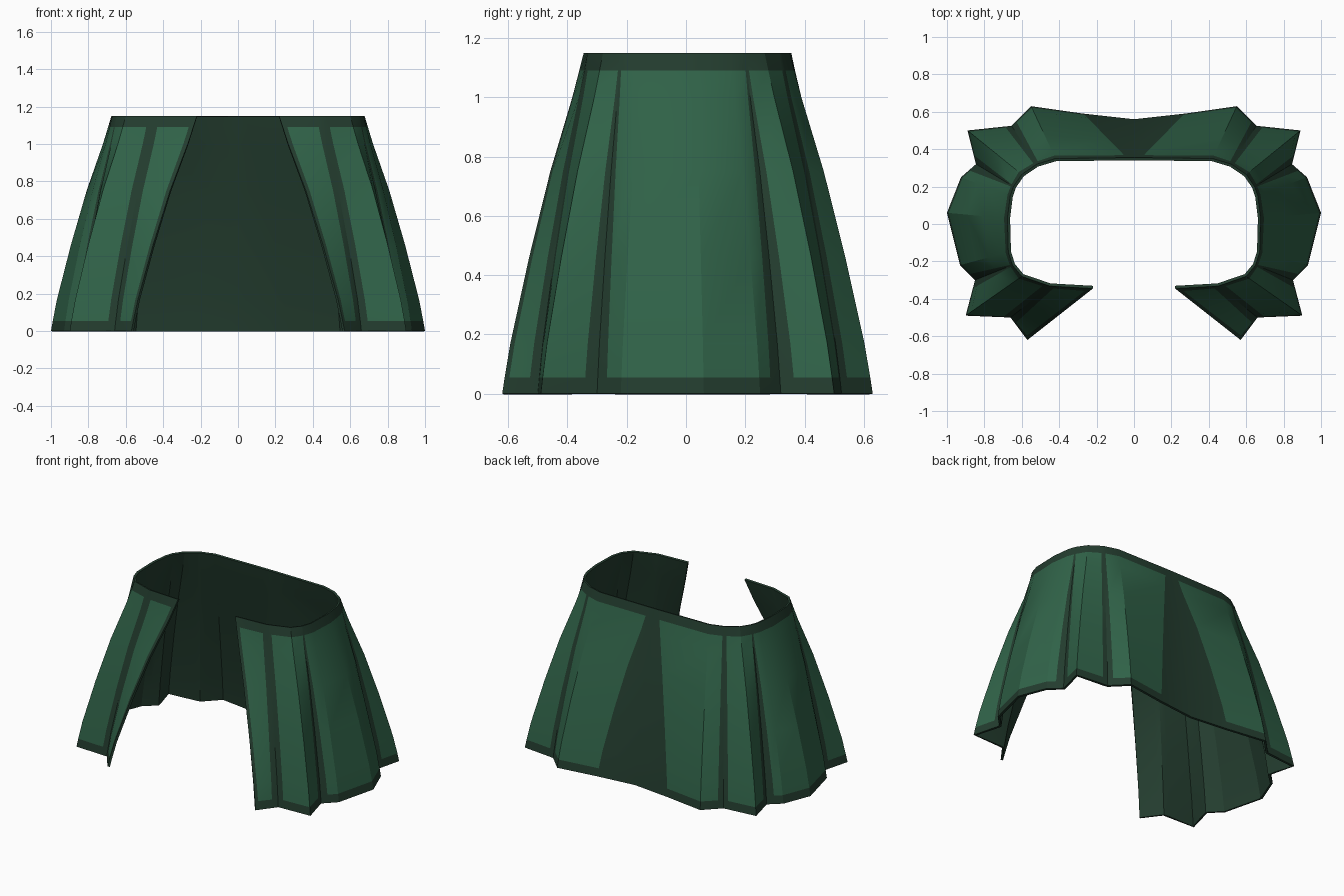
import bpy, bmesh
from mathutils import Vector

if "Cube" in bpy.data.objects:
    bpy.data.objects.remove(bpy.data.objects["Cube"])


def material(name, rgb):
    m = bpy.data.materials.new(name)
    m.diffuse_color = (*rgb, 1)
    m.use_nodes = True
    m.node_tree.nodes["Principled BSDF"].inputs["Base Color"].default_value = m.diffuse_color
    return m


cloth = material("green cloth", (0.030, 0.125, 0.066))
trim = material("dark green trim", (0.017, 0.046, 0.028))

# Fold lines of one half, back centre to front opening:
# hem x, y, waist x, y, half width of the dark stripe at hem and waist
folds = [
    (0, .56, 0, .355, 0, 0),
    (.27, .59, .04, .355, 0, 0),
    (.55, .63, .42, .35, 0, 0),
    (.655, .525, .52, .32, .035, .012),
    (.89, .50, .60, .265, 0, 0),
    (.845, .32, .645, .20, .05, .004),
    (.925, .25, .662, .15, 0, 0),
    (1.0, .06, .677, .03, 0, 0),
    (.93, -.22, .672, -.15, 0, 0),
    (.85, -.30, .65, -.22, .045, .004),
    (.90, -.49, .60, -.28, 0, 0),
    (.66, -.50, .45, -.332, .04, .03),
    (.57, -.62, .22, -.345, 0, 0),
]
# Height and share of the hem outline in the blend from waist to hem
levels = [(0, 1), (.055, .97), (.17, .90), (.46, .67), (.75, .41),
          (1.0, .14), (1.09, .055), (1.15, 0)]

# Expand the folds to columns; dark[i] marks the strip after column i
columns, dark = [], []
for i, (hx, hy, wx, wy, eh, ew) in enumerate(folds):
    hem, waist = Vector((hx, hy)), Vector((wx, wy))
    if eh:
        for j, side in ((i - 1, 0), (i, 1), (i + 1, 2)):
            h2, w2 = Vector(folds[j][:2]), Vector(folds[j][2:4])
            columns.append((hem + (h2 - hem).normalized() * eh if side != 1 else hem,
                            waist + (w2 - waist).normalized() * ew if side != 1 else waist))
            dark.append(side < 2)
    elif i == len(folds) - 1:
        # narrow border along the front opening
        h2, w2 = columns[-1]
        columns.append((hem + (h2 - hem).normalized() * .02,
                        waist + (w2 - waist).normalized() * .025))
        dark.append(True)
        columns.append((hem, waist))
    else:
        columns.append((hem, waist))
        dark.append(i == 0)

# Mirror to the full outline, left opening to right opening
mirror = Vector((-1, 1))
full = [(h * mirror, w * mirror) for h, w in columns[:0:-1]] + columns
stripes = dark[::-1] + dark

# Pleated cloth lofted from hem to waist
bm = bmesh.new()
rows = [[bm.verts.new((*w.lerp(h, f), z)) for h, w in full] for z, f in levels]
for k in range(len(rows) - 1):
    a, b = rows[k], rows[k + 1]
    for c in range(len(full) - 1):
        # the outline runs clockwise from above, so this order faces outward
        face = bm.faces.new((a[c + 1], a[c], b[c], b[c + 1]))
        face.material_index = int(stripes[c] or k in (0, len(rows) - 2))
bm.normal_update()
mesh = bpy.data.meshes.new("pleated_skirt")
bm.to_mesh(mesh)
bm.free()
skirt = bpy.data.objects.new("pleated_skirt", mesh)
bpy.context.collection.objects.link(skirt)
mesh.materials.append(cloth)
mesh.materials.append(trim)

# Cloth thickness with a dark lining and rim
solid = skirt.modifiers.new("thickness", 'SOLIDIFY')
solid.thickness = .015
solid.offset = -1
solid.material_offset = 1
solid.material_offset_rim = 1

bpy.context.view_layer.objects.active = skirt
skirt.select_set(True)
bpy.ops.object.modifier_apply(modifier=solid.name)
bpy.ops.object.shade_smooth_by_angle(angle=0.35)
